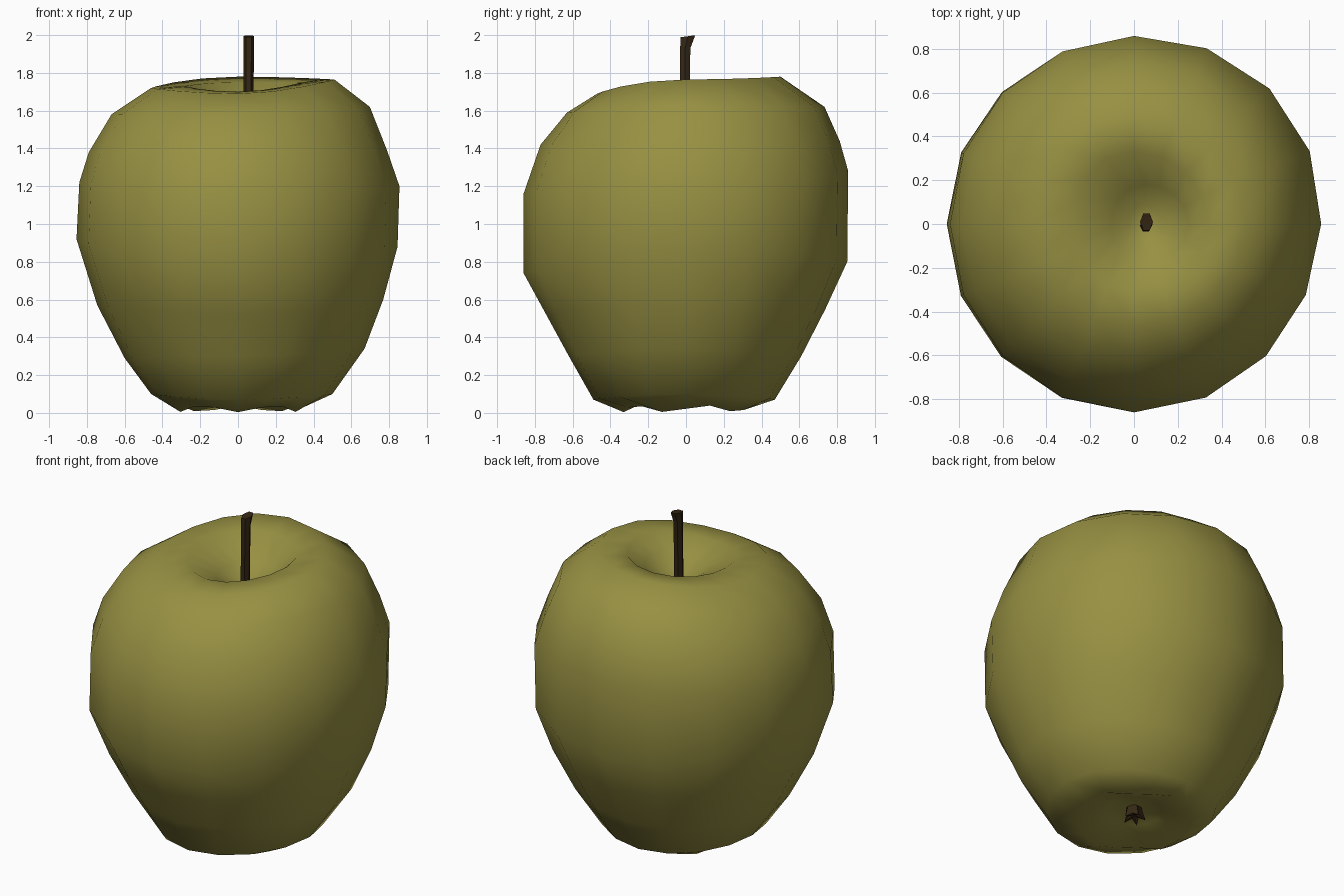
import bpy, math

if "Cube" in bpy.data.objects:
    bpy.data.objects.remove(bpy.data.objects["Cube"])

def material(name, rgb):
    m = bpy.data.materials.new(name)
    m.diffuse_color = (*rgb, 1)
    m.use_nodes = True
    m.node_tree.nodes["Principled BSDF"].inputs["Base Color"].default_value = m.diffuse_color
    return m

skin = material("olive green skin", (0.31, 0.28, 0.055))
bark = material("dark brown stem", (0.035, 0.02, 0.007))

def loft(name, rings, mat, start, end, angle):
    """Skin equal-length rings of points, closed by a start and an end point."""
    n = len(rings[0])
    verts = [start] + [p for r in rings for p in r] + [end]
    last = len(verts) - 1
    faces = []
    for j in range(n):
        k = (j + 1) % n
        faces.append((0, 1 + j, 1 + k))
        for i in range(len(rings) - 1):
            a, b = 1 + i * n, 1 + (i + 1) * n
            faces.append((a + j, b + j, b + k, a + k))
        a = 1 + (len(rings) - 1) * n
        faces.append((a + j, last, a + k))
    me = bpy.data.meshes.new(name)
    me.from_pydata(verts, [], faces)
    me.materials.append(mat)
    ob = bpy.data.objects.new(name, me)
    bpy.context.collection.objects.link(ob)
    bpy.ops.object.select_all(action='DESELECT')
    ob.select_set(True)
    bpy.context.view_layer.objects.active = ob
    bpy.ops.object.shade_smooth_by_angle(angle=math.radians(angle))
    return ob

# Fruit outline: radius and height towards right, back, left and front
profile = [
    ((.07, 1.57), (.09, 1.57), (.07, 1.57), (.07, 1.57)),
    ((.20, 1.66), (.18, 1.62), (.15, 1.63), (.18, 1.63)),
    ((.34, 1.75), (.33, 1.75), (.28, 1.73), (.31, 1.70)),
    ((.51, 1.765), (.50, 1.78), (.46, 1.72), (.47, 1.69)),
    ((.69, 1.62), (.73, 1.62), (.67, 1.58), (.63, 1.59)),
    ((.78, 1.39), (.81, 1.44), (.79, 1.38), (.77, 1.42)),
    ((.845, 1.20), (.855, 1.28), (.84, 1.22), (.86, 1.16)),
    ((.835, .88), (.85, .80), (.855, .92), (.86, .74)),
    ((.76, .60), (.735, .55), (.745, .57), (.74, .52)),
    ((.67, .34), (.61, .30), (.60, .29), (.62, .30)),
    ((.50, .10), (.47, .07), (.46, .10), (.49, .07)),
    ((.33, .022), (.33, .022), (.33, .022), (.33, .022)),
    ((.16, .09), (.16, .09), (.16, .09), (.16, .09)),
]
SIDES = 16
rings = []
for i, row in enumerate(profile):
    ring = []
    for s in range(SIDES):
        q, rest = divmod(s, SIDES // 4)
        t = rest / (SIDES // 4)
        t = t * t * (3 - 2 * t)
        (r0, z0), (r1, z1) = row[q], row[(q + 1) % 4]
        r, z = r0 + (r1 - r0) * t, z0 + (z1 - z0) * t
        a = 2 * math.pi * s / SIDES
        if 4 <= i <= 8:                      # fuller towards back right
            r *= 1 + .03 * max(0, math.cos(a - math.radians(38))) ** 4
        if i == 11:                          # five lobes under the fruit
            z -= .018 * math.cos(5 * (a + math.pi / 2))
        cx = .05 if i < 2 else 0
        ring.append((cx + r * math.cos(a), r * math.sin(a), z))
    rings.append(ring)
loft("apple_fruit", rings, skin, (.055, 0, 1.55), (0, 0, .11), 60)

# Stem: six-sided, flaring backwards at the slanted tip
def oval(cx, cy, rx, ry, z, slope=0, n=6):
    return [(cx + rx * math.cos(2 * math.pi * k / n), cy + ry * math.sin(2 * math.pi * k / n),
             z + slope * math.sin(2 * math.pi * k / n)) for k in range(n)]

loft("stem", [oval(.057, .01, .029, .045, 1.994, .006), oval(.057, -.004, .027, .031, 1.93),
              oval(.055, -.008, .027, .031, 1.52)], bark, (.057, .01, 1.992), (.055, -.008, 1.51), 40)

# Dried blossom end: small ragged star in the bottom hollow
star = []
for k in range(10):
    a = 2 * math.pi * k / 10
    r, z = (.065, .03) if k % 2 == 0 else (.035, .055)
    star.append((r * math.cos(a), r * math.sin(a), z))
loft("blossom_end", [oval(0, 0, .04, .04, .12, 0, 10), star], bark, (0, 0, .13), (0, 0, .06), 30)
